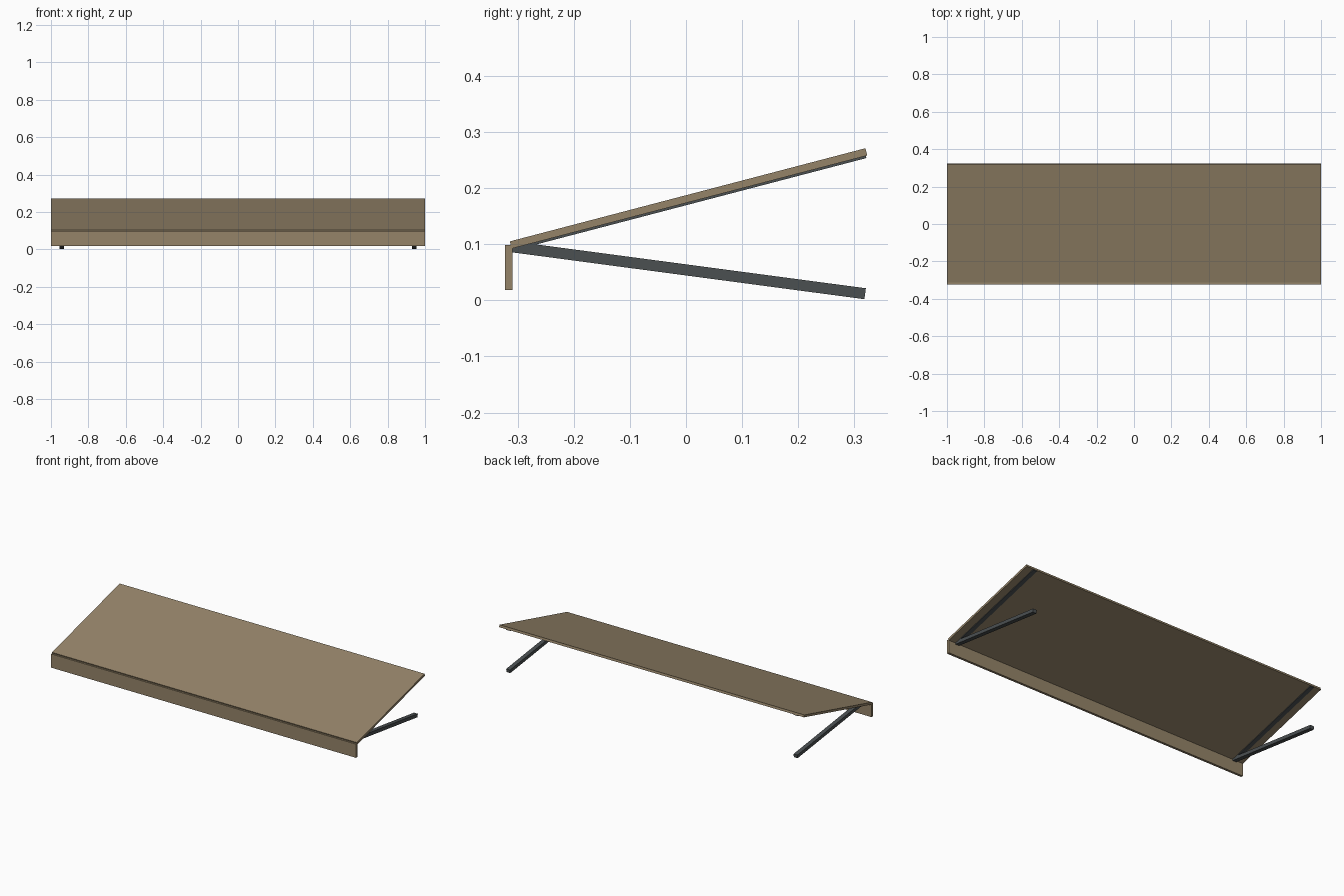
import bpy
import bmesh

if "Cube" in bpy.data.objects:
    bpy.data.objects.remove(bpy.data.objects["Cube"])


def material(name, rgb):
    m = bpy.data.materials.new(name)
    m.diffuse_color = (*rgb, 1.0)
    m.use_nodes = True
    m.node_tree.nodes["Principled BSDF"].inputs["Base Color"].default_value = m.diffuse_color
    return m


wood = material("tan panel", (0.300, 0.231, 0.141))
metal = material("dark grey metal", (0.070, 0.080, 0.083))


def prism(name, profile, x0, x1, mat):
    """Extrude a y-z outline along x from x0 to x1."""
    bm = bmesh.new()
    face = bm.faces.new([bm.verts.new((x0, y, z)) for y, z in profile])
    ext = bmesh.ops.extrude_face_region(bm, geom=[face])
    moved = [g for g in ext["geom"] if isinstance(g, bmesh.types.BMVert)]
    bmesh.ops.translate(bm, verts=moved, vec=(x1 - x0, 0, 0))
    bmesh.ops.recalc_face_normals(bm, faces=bm.faces)
    me = bpy.data.meshes.new(name)
    bm.to_mesh(me)
    bm.free()
    me.materials.append(mat)
    ob = bpy.data.objects.new(name, me)
    bpy.context.collection.objects.link(ob)
    return ob


# Sloping top panel and upright front lip
prism("top_panel", [(-0.314, 0.105), (-0.3107, 0.0922),
                    (0.323, 0.258), (0.3197, 0.271)], -1, 1, wood)
prism("front_lip", [(-0.323, 0.018), (-0.309, 0.018),
                    (-0.309, 0.099), (-0.323, 0.099)], -1, 1, wood)

# Pair of folding supports: rail under the panel and swung-down leg
for side, sx in (("left", -1), ("right", 1)):
    x0, x1 = sx * 0.9425 - 0.0125, sx * 0.9425 + 0.0125
    prism(side + "_panel_rail", [(-0.309, 0.0885), (0.3215, 0.2535),
                                 (0.320, 0.2595), (-0.3105, 0.0945)],
          x0, x1, metal)
    prism(side + "_support_leg", [(-0.310, 0.0855), (0.318, 0.002),
                                  (0.3205, 0.0215), (-0.270, 0.100),
                                  (-0.310, 0.0915)],
          x0, x1, metal)
